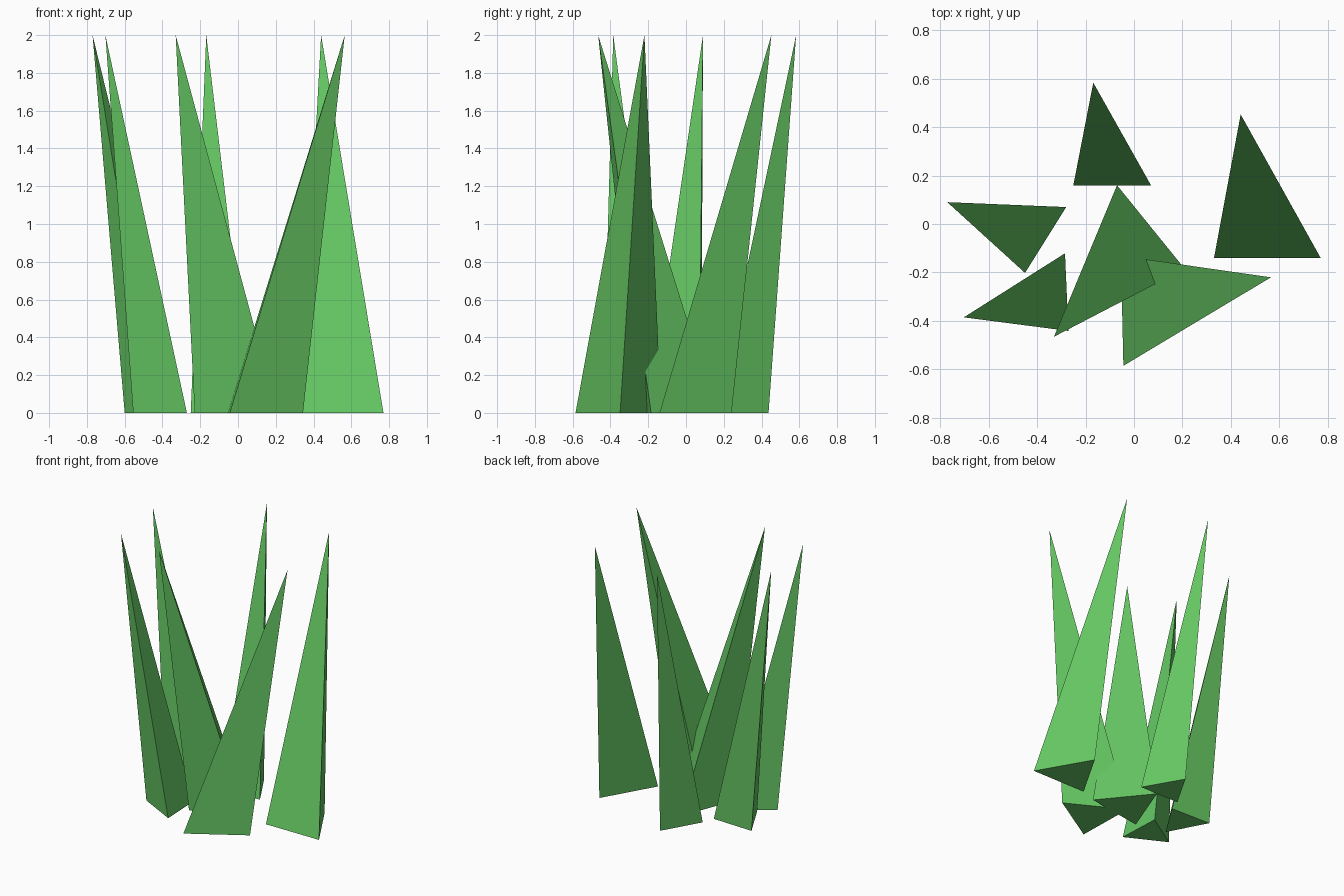
import bpy
from math import cos, sin, radians

if "Cube" in bpy.data.objects:
    bpy.data.objects.remove(bpy.data.objects["Cube"])

green = bpy.data.materials.new("grass_green")
green.diffuse_color = (0.13, 0.57, 0.125, 1)
green.use_nodes = True
green.node_tree.nodes["Principled BSDF"].inputs["Base Color"].default_value = green.diffuse_color

HEIGHT = 2.0


def blade(name, centre, radius, angle, tip):
    """Three-sided spike: equilateral base on the ground, tip leaning away."""
    verts = []
    for i in range(3):
        a = radians(angle + 120 * i)
        verts.append((centre[0] + radius * cos(a), centre[1] + radius * sin(a), 0))
    verts.append((tip[0], tip[1], HEIGHT))
    faces = [(2, 1, 0), (0, 1, 3), (1, 2, 3), (2, 0, 3)]
    mesh = bpy.data.meshes.new(name)
    mesh.from_pydata(verts, [], faces)
    mesh.materials.append(green)
    obj = bpy.data.objects.new(name, mesh)
    bpy.context.collection.objects.link(obj)


# Small blades
blade("small_blade_back", (-0.09, 0.252), 0.185, 90, (-0.168, 0.583))
blade("small_blade_left", (-0.443, -0.017), 0.185, 148, (-0.77, 0.09))
blade("small_blade_front_left", (-0.37, -0.285), 0.185, 182.5, (-0.702, -0.385))

# Large blades
blade("large_blade_right", (0.55, -0.013), 0.254, 90, (0.44, 0.452))
blade("large_blade_centre", (-0.03, -0.093), 0.256, 219, (-0.33, -0.465))
blade("large_blade_front", (0.082, -0.355), 0.262, 1.3, (0.565, -0.22))
